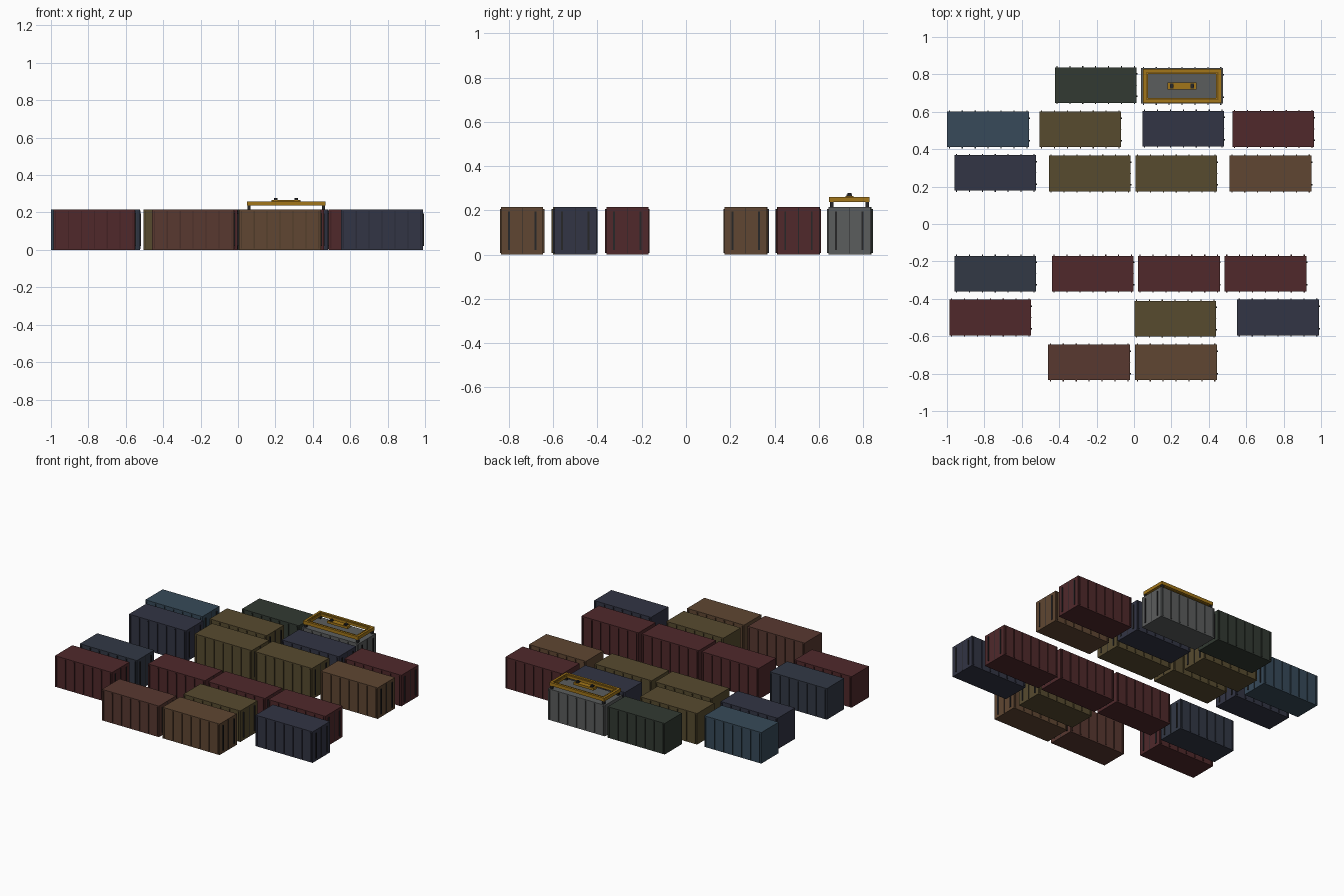
import bpy, bmesh
from mathutils import Matrix, Vector

if "Cube" in bpy.data.objects:
    bpy.data.objects.remove(bpy.data.objects["Cube"])

L, W, H = 0.437, 0.19, 0.215
mats = {}


def material(name, rgb):
    if name not in mats:
        m = bpy.data.materials.new(name)
        m.diffuse_color = (*rgb, 1)
        m.use_nodes = True
        m.node_tree.nodes["Principled BSDF"].inputs["Base Color"].default_value = m.diffuse_color
        mats[name] = m
    return mats[name]


def box(bm, c, s, mi=0):
    r = bmesh.ops.create_cube(bm, size=1, matrix=Matrix.Translation(c) @ Matrix.Diagonal((*s, 1)))
    for f in {f for v in r["verts"] for f in v.link_faces}:
        f.material_index = mi


def cylinder(bm, c, r, h, mi=0):
    res = bmesh.ops.create_cone(bm, cap_ends=True, segments=12, radius1=r, radius2=r,
                                depth=h, matrix=Matrix.Translation(c))
    for f in {f for v in res["verts"] for f in v.link_faces}:
        f.material_index = mi


def finish(bm, name, materials, loc):
    me = bpy.data.meshes.new(name)
    bm.to_mesh(me)
    bm.free()
    for m in materials:
        me.materials.append(m)
    ob = bpy.data.objects.new(name, me)
    ob.location = loc
    bpy.context.collection.objects.link(ob)
    return ob


COLORS = {
    "green": (0.032, 0.042, 0.032), "grey": (0.105, 0.11, 0.11), "blue": (0.038, 0.068, 0.10),
    "olive": (0.095, 0.07, 0.028), "navy": (0.032, 0.035, 0.058), "red": (0.08, 0.022, 0.024),
    "brown": (0.115, 0.062, 0.032), "rust": (0.098, 0.04, 0.03),
    "slate": (0.032, 0.04, 0.06),
}
steel = material("dark_steel", (0.02, 0.02, 0.022))
yellow = material("spreader_yellow", (0.36, 0.18, 0.01))
dark_yellow = material("spreader_shade", (0.2, 0.1, 0.008))


def container(i, color, x, y):
    rgb = COLORS[color]
    bm = bmesh.new()
    box(bm, (0, 0, H / 2), (L, W, H))
    # side ribs
    for k in range(7):
        for s in (-1, 1):
            box(bm, ((k - 3) * 0.069, s * W / 2, H / 2), (0.006, 0.012, H - 0.016), 1)
    # door seam and locking rods on the right end
    box(bm, (L / 2, 0, H / 2), (0.003, 0.003, H - 0.01), 2)
    for s in (-1, 1):
        box(bm, (L / 2, s * 0.06, H / 2), (0.01, 0.008, H - 0.04), 2)
    finish(bm, f"container_{color}_{i}",
           [material(color, rgb), material(color + "_rib", [c * 0.7 for c in rgb]), steel], (x, y, 0))


# yard layout: colour, centre x, centre y
LAYOUT = [
    ("green", -0.205, 0.743), ("grey", 0.257, 0.738),
    ("blue", -0.78, 0.506), ("olive", -0.287, 0.506), ("navy", 0.264, 0.51), ("red", 0.745, 0.508),
    ("navy", -0.742, 0.273), ("olive", -0.236, 0.27), ("olive", 0.226, 0.27), ("brown", 0.73, 0.27),
    ("slate", -0.742, -0.265), ("red", -0.22, -0.265), ("red", 0.24, -0.265), ("red", 0.703, -0.265),
    ("red", -0.768, -0.5), ("olive", 0.22, -0.506), ("navy", 0.77, -0.5),
    ("rust", -0.24, -0.74), ("brown", 0.225, -0.74),
]
for i, (c, x, y) in enumerate(LAYOUT):
    container(i, c, x, y)


def frame(bm, lx, ly, w, z0, z1, mi):
    z, h = (z0 + z1) / 2, z1 - z0
    for s in (-1, 1):
        box(bm, (0, s * (ly - w) / 2, z), (lx, w, h), mi)
        box(bm, (s * (lx - w) / 2, 0, z), (w, ly - 2 * w, h), mi)


# lifting spreader over the grey container
bm = bmesh.new()
frame(bm, 0.42, 0.182, 0.016, 0.237, 0.26, 0)
frame(bm, 0.388, 0.15, 0.006, 0.24, 0.252, 2)
frame(bm, 0.376, 0.138, 0.006, 0.238, 0.256, 0)
for sx in (-1, 1):
    for sy in (-1, 1):
        box(bm, (sx * 0.199, sy * 0.08, 0.226), (0.016, 0.016, 0.026), 1)
finish(bm, "spreader_frame", [yellow, steel, dark_yellow], (0.257, 0.738, 0))

# head block with sheaves
bm = bmesh.new()
box(bm, (0, 0, 0.258), (0.155, 0.036, 0.016), 0)
for s in (-1, 1):
    box(bm, (s * 0.055, 0, 0.268), (0.02, 0.026, 0.008), 1)
    cylinder(bm, (s * 0.055, 0, 0.274), 0.009, 0.008, 1)
finish(bm, "spreader_head_block", [yellow, steel], (0.257, 0.738, 0))
